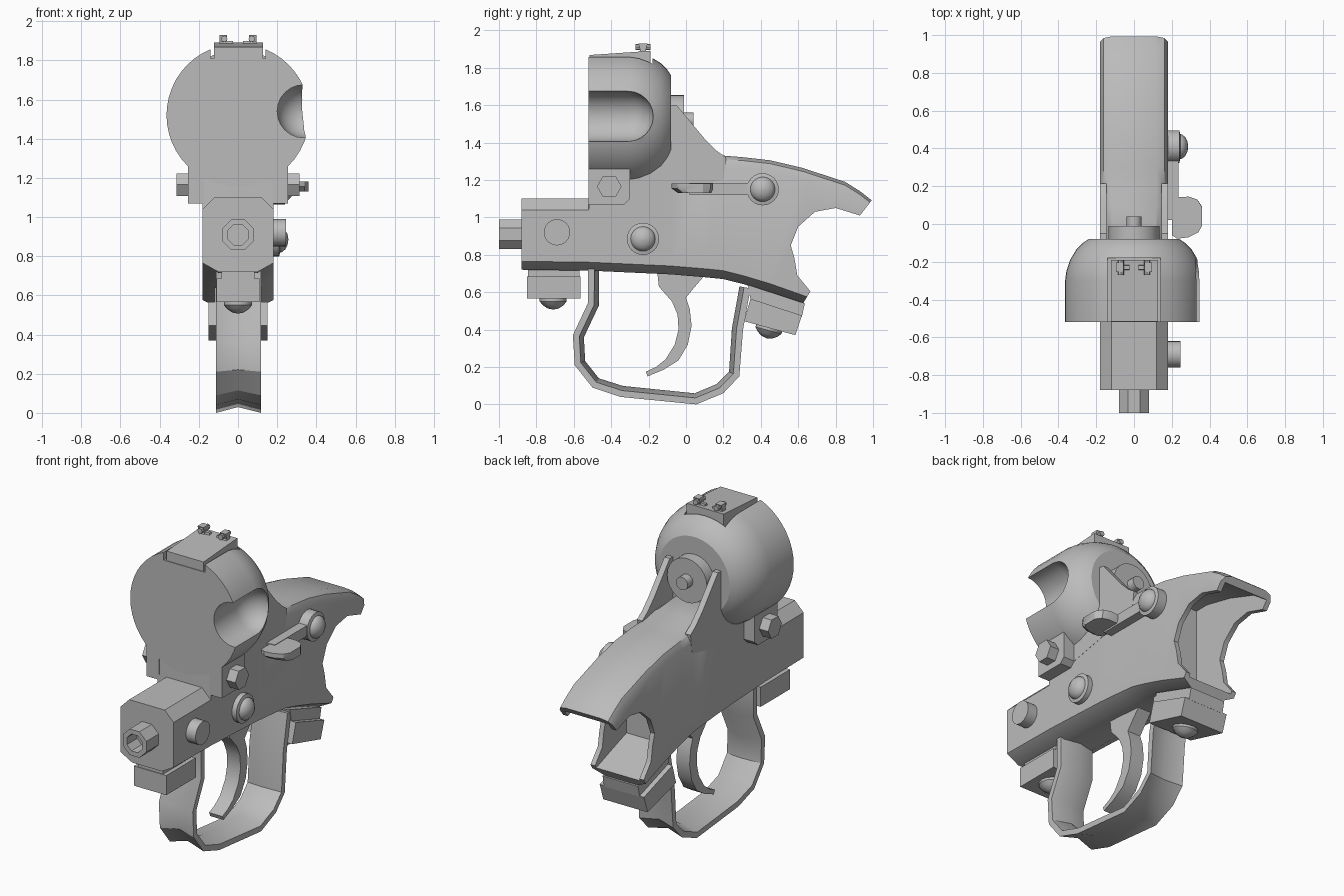
import bpy, bmesh, math
from mathutils import Vector

if "Cube" in bpy.data.objects:
    bpy.data.objects.remove(bpy.data.objects["Cube"])

metal = bpy.data.materials.new("grey_metal")
metal.diffuse_color = (0.5, 0.5, 0.5, 1)
metal.use_nodes = True
metal.node_tree.nodes["Principled BSDF"].inputs["Base Color"].default_value = metal.diffuse_color


def finish(name, bm):
    bmesh.ops.remove_doubles(bm, verts=bm.verts, dist=1e-5)
    bmesh.ops.recalc_face_normals(bm, faces=bm.faces)
    me = bpy.data.meshes.new(name)
    bm.to_mesh(me)
    bm.free()
    me.materials.append(metal)
    ob = bpy.data.objects.new(name, me)
    bpy.context.collection.objects.link(ob)
    return ob


def loft(name, rings, closed=False):
    """Skin a list of equal-length vertex rings, capping both ends."""
    bm = bmesh.new()
    rows = [[bm.verts.new(p) for p in r] for r in rings]
    n = len(rows[0])
    for a, b in zip(rows, rows[1:]):
        for i in range(n):
            j = (i + 1) % n
            bm.faces.new((a[i], a[j], b[j], b[i]))
    bm.faces.new(rows[0])
    bm.faces.new(rows[-1])
    return finish(name, bm)


def prism(name, pts, x0, x1):
    """Side profile (y, z) pulled along x."""
    return loft(name, [[(x, y, z) for y, z in pts] for x in (x0, x1)])


def box(name, x0, x1, y0, y1, z0, z1):
    return prism(name, [(y0, z0), (y1, z0), (y1, z1), (y0, z1)], x0, x1)


def lathe(name, prof, centre, axis, n=24, turn=0.0):
    """Spin (radius, distance) profile round an axis."""
    ax = Vector(axis).normalized()
    u = Vector((0, 1, 0)) if abs(ax.y) < 0.5 else Vector((1, 0, 0))
    u = (u - ax * u.dot(ax)).normalized()
    v = ax.cross(u)
    c = Vector(centre)
    rings = []
    for r, d in prof:
        r = max(r, 0.002)
        rings.append([c + ax * d + r * (math.cos(t) * u + math.sin(t) * v)
                      for t in (2 * math.pi * k / n + turn for k in range(n))])
    return loft(name, rings)


def cut(ob, *cutters):
    for c in cutters:
        m = ob.modifiers.new("cut", 'BOOLEAN')
        m.operation, m.solver, m.object = 'DIFFERENCE', 'EXACT', c
    bpy.context.view_layer.update()
    dg = bpy.context.evaluated_depsgraph_get()
    me = bpy.data.meshes.new_from_object(ob.evaluated_get(dg))
    ob.modifiers.clear()
    ob.data = me
    for c in cutters:
        bpy.data.objects.remove(c)


# main frame: chamfered cross-sections (y, bottom, top, shoulder rounding)
stations = [(-.88, .72, 1.10, 0), (-.52, .715, 1.10, 0), (-.515, .715, 1.25, 0),
            (-.08, .695, 1.37, 0), (.1, .68, 1.355, .006), (.2, .67, 1.33, .01),
            (.3, .645, 1.322, .012), (.45, .60, 1.305, .012), (.62, .54, 1.265, .012),
            (.85, .46, 1.19, .012), (.93, .43, 1.14, .012), (1.02, .4, 1.07, .012)]


def section(y, b, t, k):
    half = [(.10, b), (.18, b + .045), (.18, t - .06), (.15 + k, t - .03 + k), (.12, t)]
    return [(x, y, z) for x, z in half] + [(-x, y, z) for x, z in reversed(half)]


frame = loft("frame", [section(*s) for s in stations])
rear = [(.60, .30), (.62, .53), (.665, .605), (.595, .69), (.58, .78), (.56, .85),
        (.60, .95), (.69, 1.03), (.80, 1.05), (.93, 1.01), (.992, 1.09), (1.05, 1.2),
        (1.3, 1.2), (1.3, .3)]
pocket = [(.36, 1.25), (.45, 1.25), (.65, 1.205), (.85, 1.135), (1.0, 1.03), (1.2, .9),
          (1.2, .42), (.62, .60), (.45, .66), (.36, .69)]
cut(frame, prism("rear_cutter", rear, -.4, .4), prism("pocket_cutter", pocket, -.15, .15))

# fins behind the drum
fin = [(-.3, 1.1), (-.3, 1.3), (-.09, 1.6), (-.05, 1.6), (.10, 1.42), (.165, 1.355),
       (.215, 1.32), (.2, 1.2)]
for s, side in ((1, "right"), (-1, "left")):
    prism(side + "_fin", fin, s * .145, s * .181)
    # lugs holding the drum, with hex bolts
    prism(side + "_lug", [(-.52, 1.07), (-.33, 1.07), (-.30, 1.10), (-.30, 1.27), (-.52, 1.27)],
          s * .17, s * .255)
    lathe(side + "_lug_bolt", [(.066, 0), (.066, .06)], (s * .255, -.41, 1.165), (s, 0, 0), 6)

# rounded drum with thumb flute and flat seat for the sight rail
drum = lathe("drum", [(.365, -.52), (.365, -.30), (.358, -.25), (.338, -.19), (.305, -.135),
                      (.27, -.10), (.24, -.08)], (0, 0, 1.52), (0, 1, 0), 48)
flute = [(.135, -.7), (.135, -.31)] + [(.135 * math.cos(a), -.31 + .135 * math.sin(a))
                                      for a in (.26, .52, .79, 1.05, 1.31, 1.57)]
cut(drum, lathe("flute_cutter", flute, (.335, 0, 1.54), (0, 1, 0), 24),
    box("seat_cutter", -.14, .14, -.7, -.18, 1.81, 2.1))
lathe("drum_hub", [(.135, -.1), (.135, -.01)], (0, 0, 1.52), (0, 1, 0), 24)
lathe("drum_pin", [(.04, -.02), (.04, .04)], (0, 0, 1.52), (0, 1, 0), 12)

# sight rail and two sight posts
prism("sight_rail", [(-.515, 1.79), (-.19, 1.79), (-.19, 1.89), (-.515, 1.868)], -.122, .128)
for s, side in ((1, "right"), (-1, "left")):
    prism(side + "_sight_post", [(-.255, 1.87), (-.205, 1.87), (-.215, 1.895), (-.205, 1.93),
                                 (-.255, 1.93), (-.245, 1.895)], s * .055, s * .095)
    lathe(side + "_sight_screw", [(.016, -.04), (.016, .04)], (s * .07, -.23, 1.91), (0, 1, 0), 8)
    prism(side + "_sight_ramp", [(-.245, 1.87), (-.215, 1.87), (-.22, 1.90), (-.24, 1.90)],
          s * .025, s * .07)

# muzzle tube
lathe("muzzle", [(.086, 0), (.086, .12), (.056, .12), (.056, .02), (0, .02)],
      (0, -.88, .91), (0, -1, 0), 8, math.pi / 8)

# pins on the right side
dome = [(.086, -.01), (.086, .035), (.066, .04), (.064, .05), (.05, .066), (.027, .078), (0, .082)]
lathe("frame_pin", dome, (.175, -.23, .885), (1, 0, 0))
lathe("barrel_pin", [(.07, -.01), (.07, .065)], (.18, -.69, .92), (1, 0, 0))
lathe("lever_pin", [(r, d + (.025 if d > 0 else 0)) for r, d in dome], (.18, .41, 1.15), (1, 0, 0))

# safety lever: arm and thumb pad
box("lever_arm", .175, .235, .02, .40, 1.12, 1.185)
pad = [(.20, -.06), (.23, -.078), (.29, -.07), (.34, -.045), (.36, -.01), (.36, .09),
       (.335, .13), (.29, .145), (.20, .14)]
loft("lever_pad", [[(x, y * .8 + .02, 1.13) for x, y in pad],
                   [(x, y, 1.155) for x, y in pad], [(x, y, 1.182) for x, y in pad]])

# front and rear guard mounts with domed bolts
bolt = [(.072, -.01), (.072, .015), (.055, .035), (.03, .052), (0, .058)]
box("front_mount", -.11, .11, -.85, -.565, .565, .685)
box("front_mount_neck", -.085, .085, -.845, -.57, .68, .73)
lathe("front_mount_bolt", bolt, (0, -.71, .565), (0, 0, -1), 12)
prism("rear_mount", [(.31, .445), (.585, .37), (.62, .475), (.345, .565)], -.15, .15)
prism("rear_mount_neck", [(.345, .56), (.62, .47), (.635, .54), (.33, .64)], -.12, .12)
lathe("rear_mount_bolt", bolt, (0, .445, .41), (0, -.26, -.97), 12)

# trigger guard: creased strap swept along a path
path = [Vector(p) for p in [(-.525, .74), (-.525, .54), (-.605, .37), (-.595, .21), (-.50, .09),
                            (-.35, .04), (.055, 0), (.20, .06), (.285, .15), (.305, .40),
                            (.345, .62)]]
rings = []
for i, p in enumerate(path):
    a = (p - path[max(i - 1, 0)]).normalized()
    b = (path[min(i + 1, len(path) - 1)] - p).normalized()
    t = (a + b).normalized()
    n = Vector((-t.y, t.x))
    if n.dot(Vector((-.15, .4)) - p) < 0:
        n = -n
    rings.append([(x, *(p + n * d)) for x, d in ((-.112, 0), (0, .03), (.117, 0),
                                                (.117, .035), (0, .06), (-.112, .035))])
loft("trigger_guard", rings)

# trigger
prism("trigger", [(-.155, .72), (-.145, .63), (-.075, .55), (-.045, .48), (-.04, .40),
                  (-.06, .32), (-.11, .24), (-.16, .20), (-.215, .175), (-.205, .15),
                  (-.12, .185), (-.04, .235), (.01, .32), (.03, .42), (.02, .51), (0, .57),
                  (.04, .62), (.10, .69), (.10, .72)], -.045, .045)

# smooth shading with crisp edges
bpy.ops.object.select_all(action='SELECT')
bpy.context.view_layer.objects.active = frame
bpy.ops.object.shade_smooth_by_angle(angle=math.radians(32))
